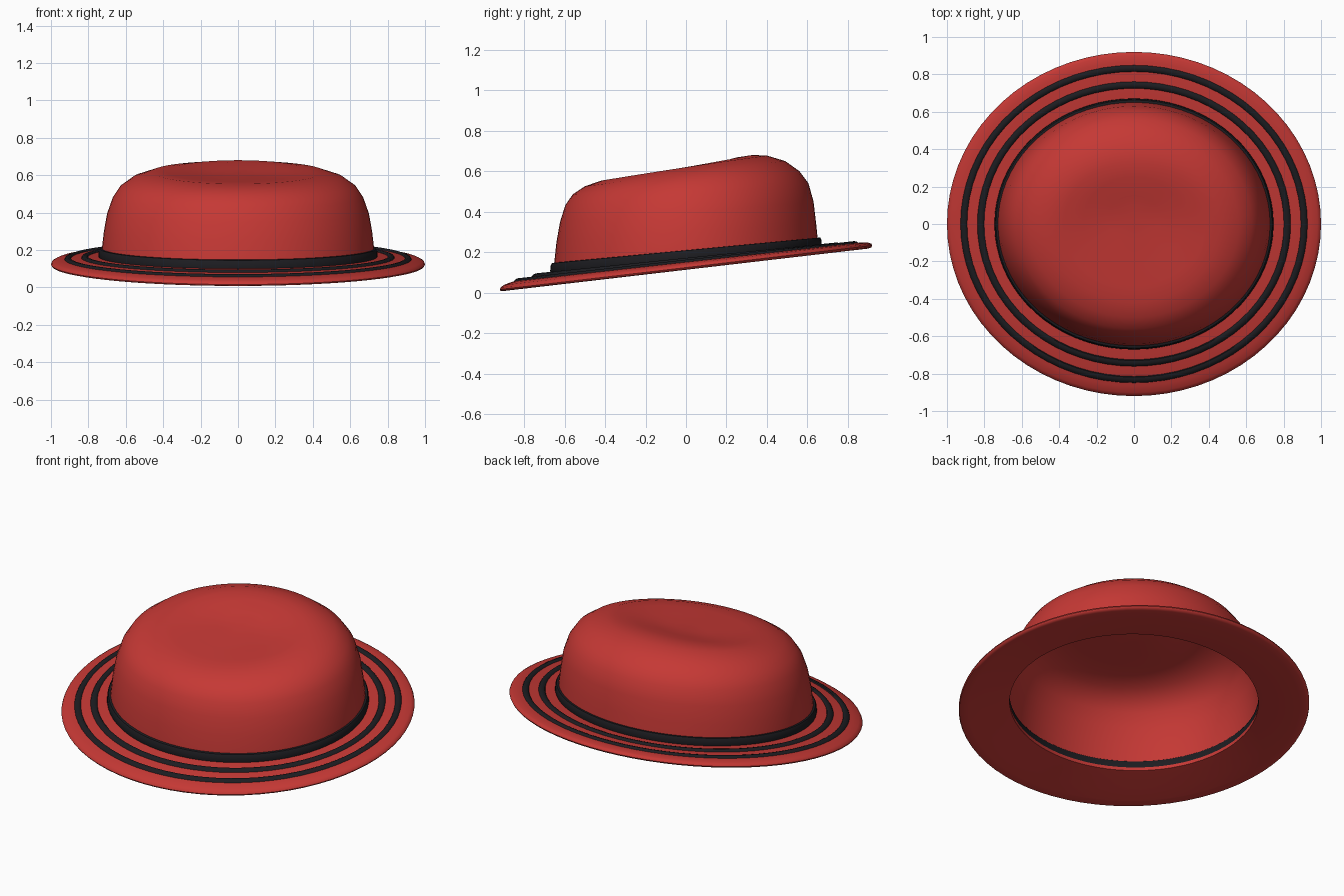
import bpy, bmesh, math

if "Cube" in bpy.data.objects:
    bpy.data.objects.remove(bpy.data.objects["Cube"])

SEG = 72


def material(name, color):
    m = bpy.data.materials.new(name)
    m.diffuse_color = color
    m.use_nodes = True
    m.node_tree.nodes["Principled BSDF"].inputs["Base Color"].default_value = m.diffuse_color
    return m


RED = material("red_felt", (0.56, 0.04, 0.035, 1))
BLACK = material("black_ribbon", (0.012, 0.012, 0.015, 1))


def loft(name, rings, mat, closed=False, cap=None):
    """Skin oval rings (half width, front y, back y, front z, side z, back z)."""
    bm = bmesh.new()
    loops = []
    for rx, yf, yb, zf, zm, zb in rings:
        loop = []
        for i in range(SEG):
            a = 2 * math.pi * i / SEG
            s = math.sin(a)
            y = (yf + yb) / 2 + (yb - yf) / 2 * s
            z = zm + (zb - zf) / 2 * s + ((zb + zf) / 2 - zm) * s * s
            loop.append(bm.verts.new((rx * math.cos(a), y, z)))
        loops.append(loop)
    pairs = list(zip(loops, loops[1:]))
    if closed:
        pairs.append((loops[-1], loops[0]))
    for p, q in pairs:
        for i in range(SEG):
            j = (i + 1) % SEG
            bm.faces.new((p[i], p[j], q[j], q[i]))
    if cap:
        c = bm.verts.new(cap)
        for i in range(SEG):
            bm.faces.new((loops[-1][i], loops[-1][(i + 1) % SEG], c))
    if closed:
        bmesh.ops.recalc_face_normals(bm, faces=bm.faces)
    me = bpy.data.meshes.new(name)
    bm.to_mesh(me)
    bm.free()
    me.materials.append(mat)
    ob = bpy.data.objects.new(name, me)
    bpy.context.collection.objects.link(ob)
    bpy.context.view_layer.objects.active = ob
    ob.select_set(True)
    bpy.ops.object.shade_smooth_by_angle(angle=math.radians(50))
    ob.select_set(False)
    return ob


def brim_ring(f, dz):
    """Ring on the tilted brim: f=0 at the crown, f=1 at the outer edge."""
    rx, ry = 0.73 + 0.27 * f, 0.655 + 0.265 * f
    z0 = 0.152 - 0.026 * f
    tilt = (0.095 + 0.023 * f) * ry
    return (rx, -ry, ry, z0 - tilt + dz, z0 + dz, z0 + tilt + dz)


# crown: tapered walls, rounded shoulder, top rising to the back with a shallow dish
loft("crown", [
    (0.730, -0.655, 0.655, 0.090, 0.152, 0.215),
    (0.728, -0.650, 0.650, 0.155, 0.205, 0.270),
    (0.717, -0.640, 0.643, 0.250, 0.300, 0.340),
    (0.700, -0.622, 0.630, 0.350, 0.395, 0.450),
    (0.670, -0.597, 0.605, 0.430, 0.480, 0.540),
    (0.630, -0.560, 0.560, 0.485, 0.540, 0.600),
    (0.560, -0.500, 0.490, 0.525, 0.588, 0.650),
    (0.460, -0.420, 0.400, 0.553, 0.618, 0.677),
    (0.380, -0.330, 0.330, 0.564, 0.620, 0.680),
    (0.270, -0.220, 0.250, 0.575, 0.612, 0.668),
    (0.140, -0.090, 0.150, 0.590, 0.606, 0.635),
], RED, cap=(0, 0.03, 0.605))

# brim: thin slab with a rounded outer edge
loft("brim", [brim_ring(f, dz) for f, dz in [
    (-0.05, 0.012), (0.2, 0.016), (0.5, 0.018), (0.8, 0.018), (0.93, 0.014),
    (0.985, 0.007), (1.0, -0.002), (0.985, -0.010), (0.93, -0.015),
    (0.8, -0.016), (0.5, -0.014), (0.2, -0.012), (-0.05, -0.008)]],
    RED, closed=True)

# hat band around the foot of the crown
loft("hat_band", [brim_ring(f, dz) for f, dz in [
    (-0.04, 0.008), (0.05, 0.008), (0.06, 0.02), (0.055, 0.045),
    (0.03, 0.057), (-0.02, 0.057), (-0.045, 0.045)]],
    BLACK, closed=True)

# two piping rings on the brim
for name, f in (("inner_brim_ring", 0.333), ("outer_brim_ring", 0.667)):
    prof = [(f + 0.068 * math.cos(t), 0.017 + 0.011 * math.sin(t))
            for t in (k * math.pi / 4 for k in range(8))]
    loft(name, [brim_ring(*p) for p in prof], BLACK, closed=True)
